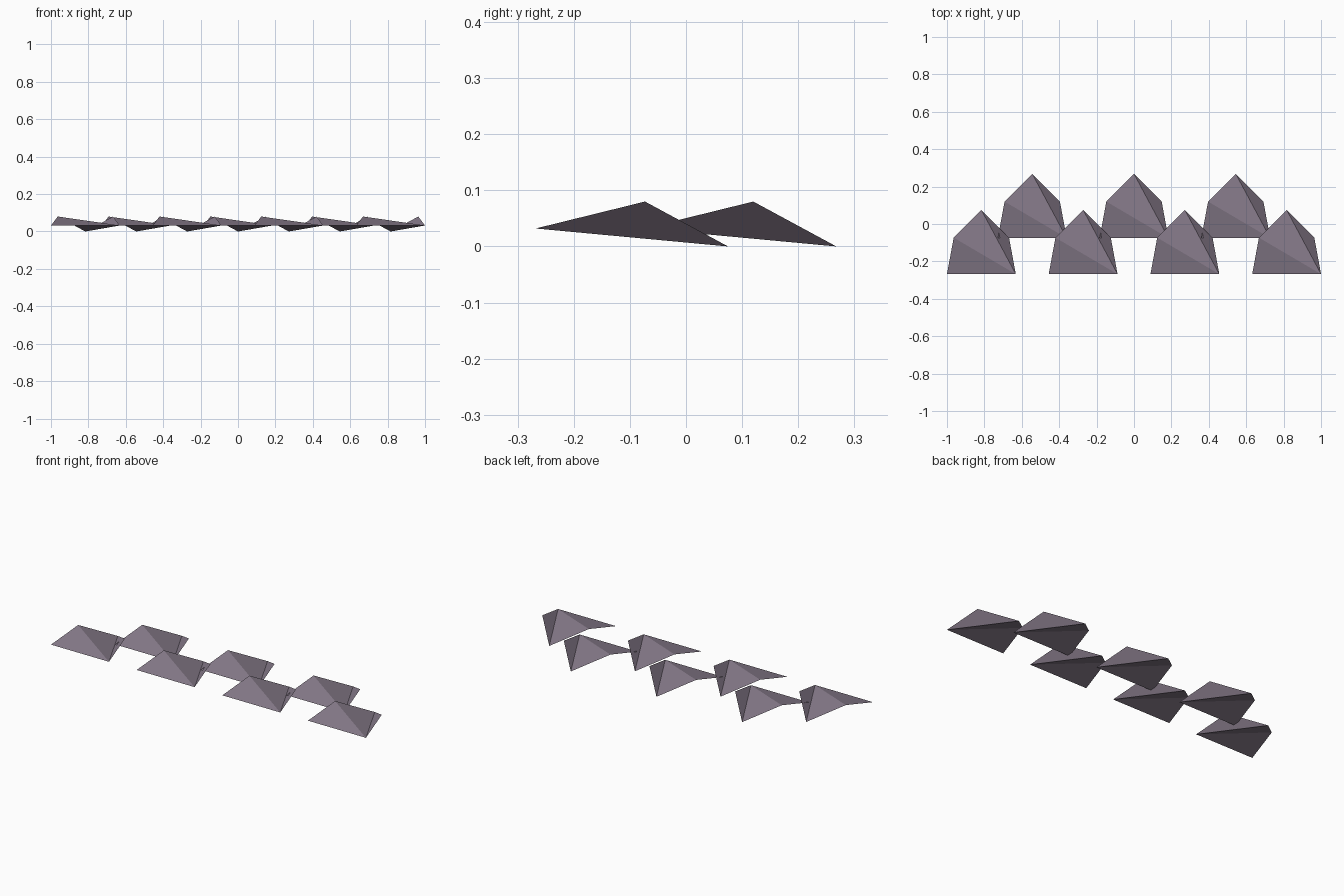
import bpy

if "Cube" in bpy.data.objects:
    bpy.data.objects.remove(bpy.data.objects["Cube"])

# Single slate colour
slate = bpy.data.materials.new("slate_mauve")
slate.diffuse_color = (0.25, 0.205, 0.265, 1.0)
slate.use_nodes = True
slate.node_tree.nodes["Principled BSDF"].inputs["Base Color"].default_value = slate.diffuse_color

# One folded shingle: wide front edge, raised shoulders, point dipping at the back
FRONT_L, FRONT_R = (-0.184, -0.268, 0.032), (0.184, -0.268, 0.032)
SHOULDER_R, TIP, SHOULDER_L = (0.148, -0.073, 0.08), (0, 0.075, 0), (-0.148, -0.073, 0.08)
mesh = bpy.data.meshes.new("shingle")
mesh.from_pydata([FRONT_L, FRONT_R, SHOULDER_R, TIP, SHOULDER_L], [],
                 [(0, 1, 4), (4, 1, 3), (1, 2, 3)])
mesh.materials.append(slate)


def add_row(name, count, spacing, y):
    """Lay a centred row of shingles along x."""
    for i in range(count):
        tile = bpy.data.objects.new(f"{name}_{i + 1}", mesh)
        tile.location = ((i - (count - 1) / 2) * spacing, y, 0)
        bpy.context.collection.objects.link(tile)


# Two staggered rows
add_row("front_shingle", 4, 0.544, 0)
add_row("back_shingle", 3, 0.544, 0.193)
